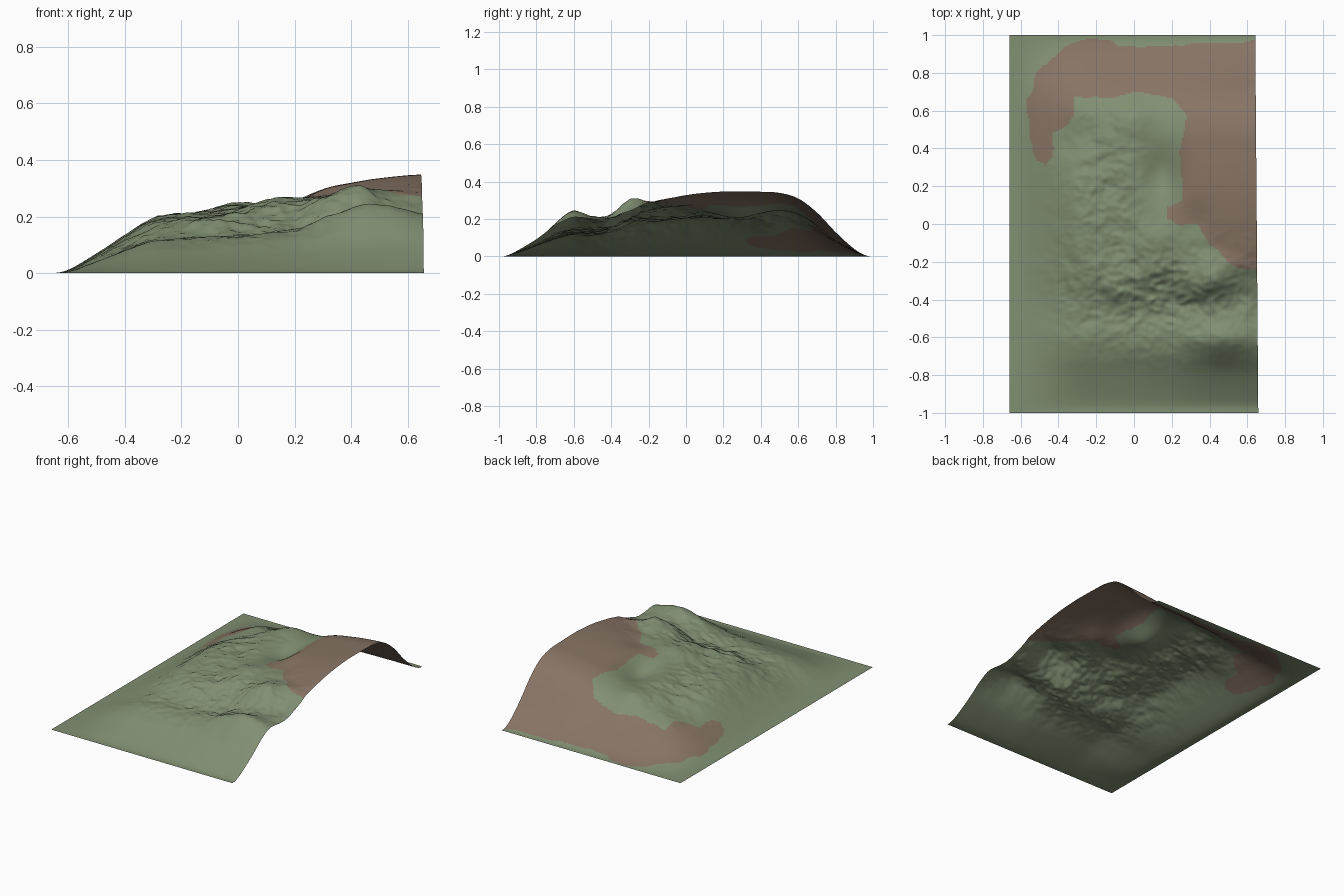
import bpy, bmesh, math
from mathutils import noise, Vector

if "Cube" in bpy.data.objects:
    bpy.data.objects.remove(bpy.data.objects["Cube"])

NX, NY = 160, 240

# Hillside sections: height along x (through the crest) and along y (at the open edge)
SECTION_X = [(-.66, 0), (-.6, .012), (-.5, .07), (-.4, .135), (-.3, .19), (-.2, .205),
             (-.1, .21), (0, .222), (.1, .24), (.2, .262), (.3, .298), (.4, .318),
             (.5, .334), (.66, .347)]
SECTION_Y = [(-1, 0), (-.96, .004), (-.9, .032), (-.8, .092), (-.7, .16), (-.6, .2), (-.5, .2),
             (-.4, .208), (-.3, .245), (-.2, .285), (0, .328), (.2, .347), (.4, .346),
             (.5, .34), (.6, .31), (.7, .235), (.8, .13), (.9, .04), (.96, .006), (1, 0)]

# Local hills and hollows: x, y, radius x, radius y, height
BUMPS = [(.46, -.61, .15, .1, .055), (.40, -.30, .12, .11, .07), (-.02, -.3, .26, .13, .045),
         (.12, -.1, .13, .13, .042), (-.25, 0, .12, .2, .015), (.15, .27, .09, .13, -.045),
         (-.01, .57, .11, .11, .03), (-.03, .3, .1, .3, .02), (-.3, .45, .12, .16, -.03),
         (.33, .02, .07, .09, -.015)]

# Outline of the bare earth area, seen from above
EARTH = [(.7, .97), (.4, .96), (.1, .94), (-.08, .94), (-.14, .97), (-.25, .98), (-.35, .95),
         (-.45, .86), (-.52, .8), (-.54, .7), (-.57, .66), (-.56, .5), (-.53, .42),
         (-.52, .34), (-.47, .31), (-.43, .36), (-.43, .48), (-.36, .52), (-.31, .58),
         (-.32, .67), (-.1, .67), (0, .7), (.2, .67), (.28, .57), (.24, .38), (.26, .2),
         (.25, .12), (.18, .09), (.18, .03), (.22, 0), (.33, 0), (.4, -.1), (.5, -.2),
         (.56, -.24), (.7, -.25)]


def curve(keys, t):
    """Smooth interpolation through the keys."""
    t = min(max(t, keys[0][0]), keys[-1][0])
    n = len(keys)
    i = 0
    while i < n - 2 and t > keys[i + 1][0]:
        i += 1

    def slope(k):
        if k == 0 or k == n - 1:
            return 0
        a, b = keys[k - 1], keys[k + 1]
        return (b[1] - a[1]) / (b[0] - a[0])
    (x0, y0), (x1, y1) = keys[i], keys[i + 1]
    h = x1 - x0
    s = (t - x0) / h
    return ((2*s**3 - 3*s*s + 1) * y0 + (s**3 - 2*s*s + s) * h * slope(i)
            + (3*s*s - 2*s**3) * y1 + (s**3 - s*s) * h * slope(i + 1))


def inside(poly, x, y):
    hit = False
    for (xa, ya), (xb, yb) in zip(poly, poly[1:] + poly[:1]):
        if (ya > y) != (yb > y) and x < xa + (y - ya) * (xb - xa) / (yb - ya):
            hit = not hit
    return hit


def gauss(x, y, cx, cy, rx, ry):
    return math.exp(-((x - cx) / rx)**2 - ((y - cy) / ry)**2)


def height(x, y):
    z = curve(SECTION_X, x) * curve(SECTION_Y, y) / .347
    z += sum(b[4] * gauss(x, y, *b[:4]) for b in BUMPS)
    # rocky erosion: strong on the grassy south, fading towards the earth
    rock = min(1, gauss(x, y, .15, -.38, .5, .25) + .7 * gauss(x, y, -.15, .2, .2, .4))
    rock *= 1 - gauss(x, y, .18, .3, .14, .2)
    p = Vector((x * 7, y * 8, 3.7))
    n = .9 * noise.noise(p) + .6 * noise.noise(p * 2)
    n += .4 * (.4 - abs(noise.noise(p * 2.3)) * 2) + .4 * noise.noise(p * 4.5)
    z += rock * .02 * n * min(1, max(0, z) / .1)
    return max(0, z)


def material(name, rgb):
    m = bpy.data.materials.new(name)
    m.diffuse_color = (*rgb, 1)
    m.use_nodes = True
    m.node_tree.nodes["Principled BSDF"].inputs["Base Color"].default_value = m.diffuse_color
    return m


# Hillside: one open sheet
bm = bmesh.new()
rows = []
for j in range(NY + 1):
    y = -1 + 2 * j / NY
    right = .65 - .008 * y
    row = []
    for i in range(NX + 1):
        x = -.66 + (right + .66) * i / NX
        row.append(bm.verts.new((x, y, height(x, y))))
    rows.append(row)
for j in range(NY):
    for i in range(NX):
        f = bm.faces.new((rows[j][i], rows[j][i+1], rows[j+1][i+1], rows[j+1][i]))
        c = f.calc_center_median()
        w = .012 * noise.noise(Vector((c.x * 14, c.y * 14, 0)))
        f.material_index = 1 if inside(EARTH, c.x + w, c.y + w) else 0
        f.smooth = True

mesh = bpy.data.meshes.new("hillside")
bm.to_mesh(mesh)
bm.free()
mesh.materials.append(material("grass green", (.22, .275, .17)))
mesh.materials.append(material("earth brown", (.245, .175, .13)))
hill = bpy.data.objects.new("hillside", mesh)
bpy.context.collection.objects.link(hill)
